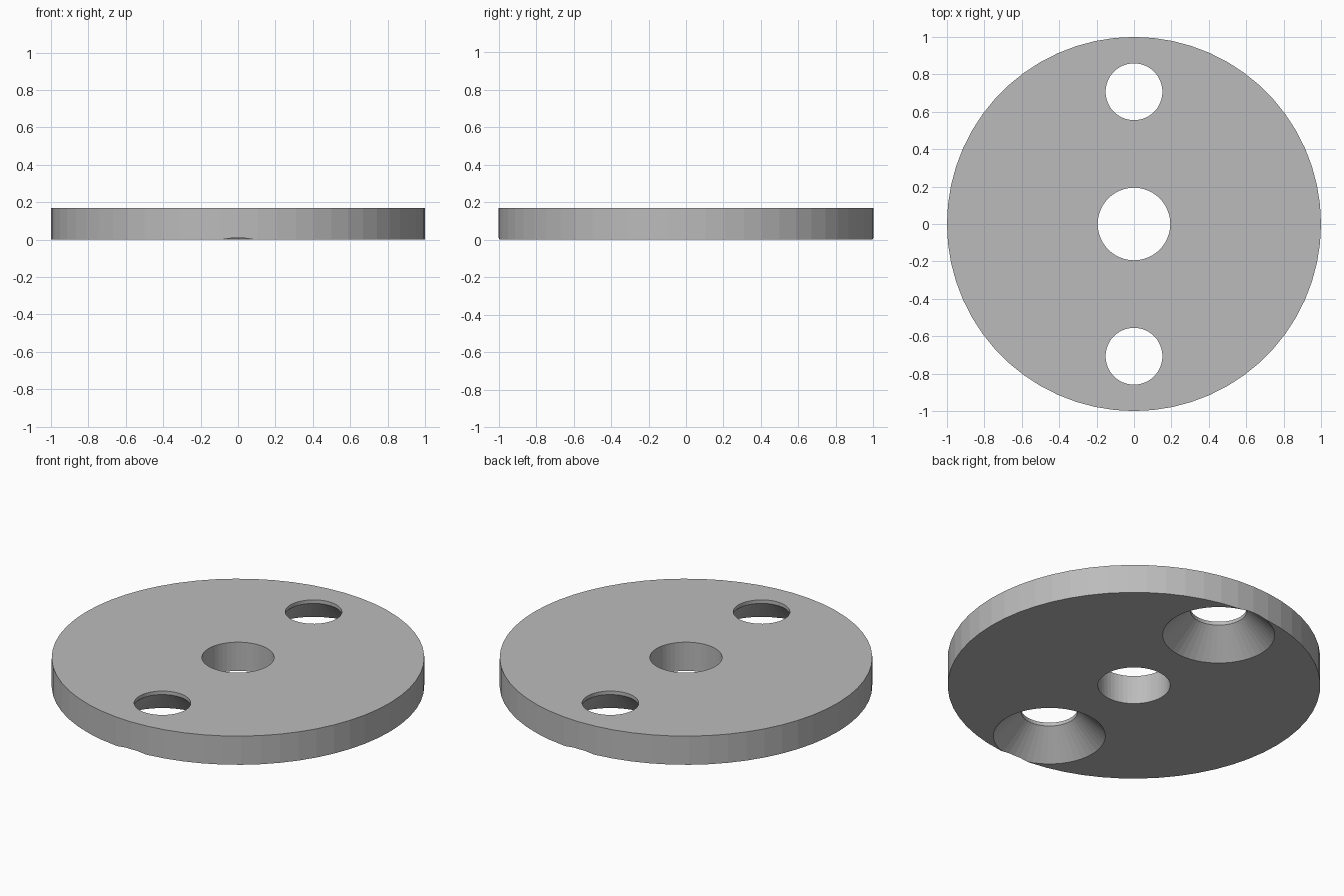
import bpy
import bmesh
from math import cos, sin, tau

cube = bpy.data.objects.get("Cube")
if cube:
    bpy.data.objects.remove(cube, do_unlink=True)

THICK = 0.17
HOLE_R = 0.152
SINK_R = 0.301
SINK_TOP = 0.149
HOLE_Y = 0.707

grey = bpy.data.materials.new("plain grey")
grey.use_nodes = True
colour = (0.5, 0.5, 0.5, 1)
grey.diffuse_color = colour
grey.node_tree.nodes["Principled BSDF"].inputs["Base Color"].default_value = colour


def turned_solid(name, profile, segments, y=0.0):
    """Closed solid of revolution from (radius, height) pairs, bottom to top."""
    bm = bmesh.new()
    rings = [[bm.verts.new((r * cos(tau * i / segments), y + r * sin(tau * i / segments), z))
              for i in range(segments)] for r, z in profile]
    for low, high in zip(rings, rings[1:]):
        for i in range(segments):
            j = (i + 1) % segments
            bm.faces.new((low[i], low[j], high[j], high[i]))
    bm.faces.new(rings[0][::-1])
    bm.faces.new(rings[-1])
    mesh = bpy.data.meshes.new(name)
    bm.to_mesh(mesh)
    bm.free()
    mesh.materials.append(grey)
    obj = bpy.data.objects.new(name, mesh)
    bpy.context.collection.objects.link(obj)
    return obj


# Round plate
disc = turned_solid("disc", [(1, 0), (1, THICK)], 60)

# Straight centre bore
cutters = [turned_solid("centre_bore_cutter", [(0.194, -0.1), (0.194, THICK + 0.1)], 48)]

# Two screw holes, countersunk from below and just breaking the rim
slope = (SINK_R - HOLE_R) / SINK_TOP
sink = [(SINK_R + 0.05 * slope, -0.05), (HOLE_R, SINK_TOP), (HOLE_R, THICK + 0.1)]
for side, y in (("front", -HOLE_Y), ("back", HOLE_Y)):
    cutters.append(turned_solid(side + "_screw_hole_cutter", sink, 48, y))

for cutter in cutters:
    cut = disc.modifiers.new(cutter.name, "BOOLEAN")
    cut.operation = "DIFFERENCE"
    cut.solver = "EXACT"
    cut.object = cutter

# Apply the cuts and discard the helpers
bpy.context.view_layer.update()
evaluated = disc.evaluated_get(bpy.context.evaluated_depsgraph_get())
cut_mesh = bpy.data.meshes.new_from_object(evaluated)
disc.modifiers.clear()
disc.data = cut_mesh
for cutter in cutters:
    bpy.data.objects.remove(cutter, do_unlink=True)
